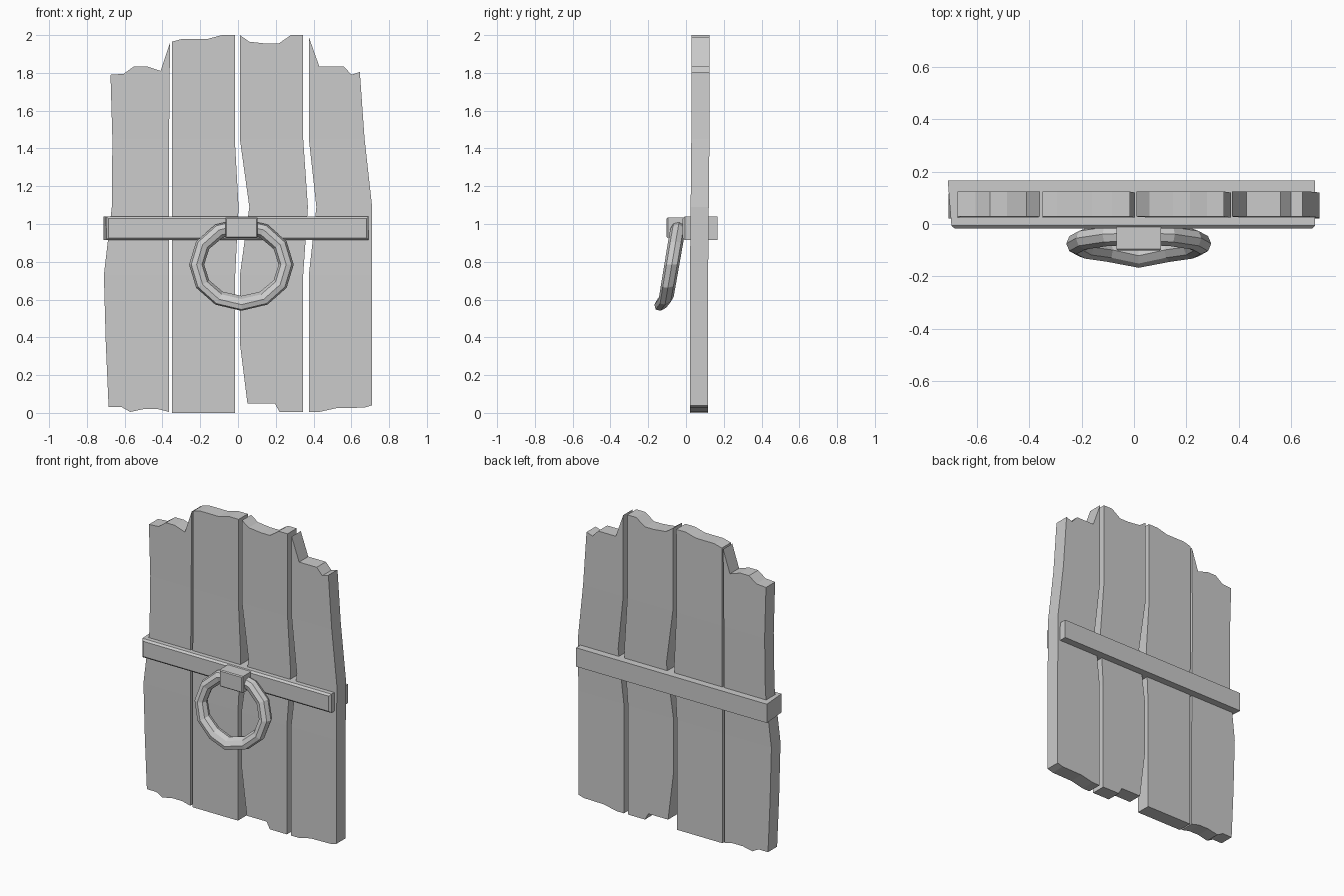
import bpy, bmesh, math
from mathutils import Vector

if "Cube" in bpy.data.objects:
    bpy.data.objects.remove(bpy.data.objects["Cube"])


def finish(name, bm):
    bmesh.ops.recalc_face_normals(bm, faces=bm.faces[:])
    me = bpy.data.meshes.new(name)
    bm.to_mesh(me)
    bm.free()
    ob = bpy.data.objects.new(name, me)
    bpy.context.collection.objects.link(ob)
    return ob


def plank(name, outline):
    """Extrude a jagged board outline (x, z), slightly bowed along its height."""
    bm = bmesh.new()
    face = bm.faces.new([bm.verts.new((x, 0.028, z)) for x, z in outline])
    ext = bmesh.ops.extrude_face_region(bm, geom=[face])
    for v in ext["geom"]:
        if isinstance(v, bmesh.types.BMVert):
            v.co.y += 0.096
    for z in (0.37, 0.73, 1.09, 1.45):
        bmesh.ops.bisect_plane(bm, geom=bm.verts[:] + bm.edges[:] + bm.faces[:],
                               dist=0.001, plane_co=(0, 0, z), plane_no=(0, 0, 1))
    for v in bm.verts:
        v.co.y -= 0.007 * min(1, max(0, (1.45 - v.co.z) / 0.72))
    return finish(name, bm)


def block(name, lo, hi, bevel, taper=0.0):
    """Box between two corners with its front-face edges chamfered."""
    bm = bmesh.new()
    bmesh.ops.create_cube(bm, size=1)
    lo, hi = Vector(lo), Vector(hi)
    for v in bm.verts:
        v.co = Vector((l + (h - l) * (c + 0.5) for l, h, c in zip(lo, hi, v.co)))
        if v.co.y < lo.y + 0.001 and v.co.x < 0:
            v.co.x += taper
    front = [e for e in bm.edges if all(v.co.y < lo.y + 0.001 for v in e.verts)]
    bmesh.ops.bevel(bm, geom=front, offset=bevel, segments=1, affect='EDGES')
    return finish(name, bm)


# Four weathered planks, left to right
plank("plank_outer_left", [
    (-.685, .03), (-.615, .03), (-.57, .005), (-.50, .02), (-.425, .02), (-.365, .005),
    (-.365, 1.45), (-.36, 1.96), (-.41, 1.81), (-.485, 1.835), (-.55, 1.835),
    (-.605, 1.795), (-.675, 1.79), (-.665, 1.45), (-.668, 1.09), (-.71, .73), (-.70, .37)])
plank("plank_inner_left", [
    (-.35, 0), (-.015, 0), (-.015, .73), (.003, 1.09), (-.017, 1.45), (-.015, 2),
    (-.085, 2), (-.16, 1.98), (-.295, 1.98), (-.35, 1.965)])
plank("plank_inner_right", [
    (.05, .05), (.195, .05), (.22, .005), (.345, .005), (.345, .73), (.37, 1.09),
    (.345, 1.45), (.345, 2), (.28, 2), (.215, 1.955), (.15, 1.955), (.06, 1.965),
    (.01, 2), (.01, 1.45), (.06, 1.09), (.01, .73), (.01, .37)])
plank("plank_outer_right", [
    (.375, .005), (.43, .005), (.52, .025), (.67, .028), (.71, .04), (.71, 1.09),
    (.67, 1.45), (.645, 1.805), (.60, 1.79), (.56, 1.835), (.43, 1.835), (.375, 1.99),
    (.375, 1.45), (.415, 1.09), (.375, .73)])

# Cross bar clamping the planks, and the ring's mounting block
block("cross_bar", (-.712, -.018, .915), (.692, .167, 1.04), 0.012, taper=0.015)
block("ring_mount", (-.067, -.102, .925), (.104, -.01, 1.035), 0.006)

# Pull ring: squashed low-poly torus leaning out, lowest point kicked forward
SEG, SIDES, RX, RZ, TUBE = 12, 8, 0.237, 0.205, 0.04
bm = bmesh.new()
rings = []
for i in range(SEG):
    a = 2 * math.pi * i / SEG
    z = RZ * math.cos(a)
    c = Vector((0.018 + RX * math.sin(a), -0.075 + 0.17 * z, 0.785 + z))
    if i == SEG // 2:
        c.y -= 0.018
    out = Vector((math.sin(a), 0.17 * math.cos(a), math.cos(a))).normalized()
    side = Vector((0, 1, -0.17 * math.cos(a))).normalized()
    rings.append([bm.verts.new(c + TUBE * (out * math.cos(t) + side * math.sin(t)))
                  for t in (2 * math.pi * j / SIDES for j in range(SIDES))])
for i in range(SEG):
    p, q = rings[i], rings[(i + 1) % SEG]
    for j in range(SIDES):
        k = (j + 1) % SIDES
        bm.faces.new((p[j], p[k], q[k], q[j]))
finish("pull_ring", bm)
